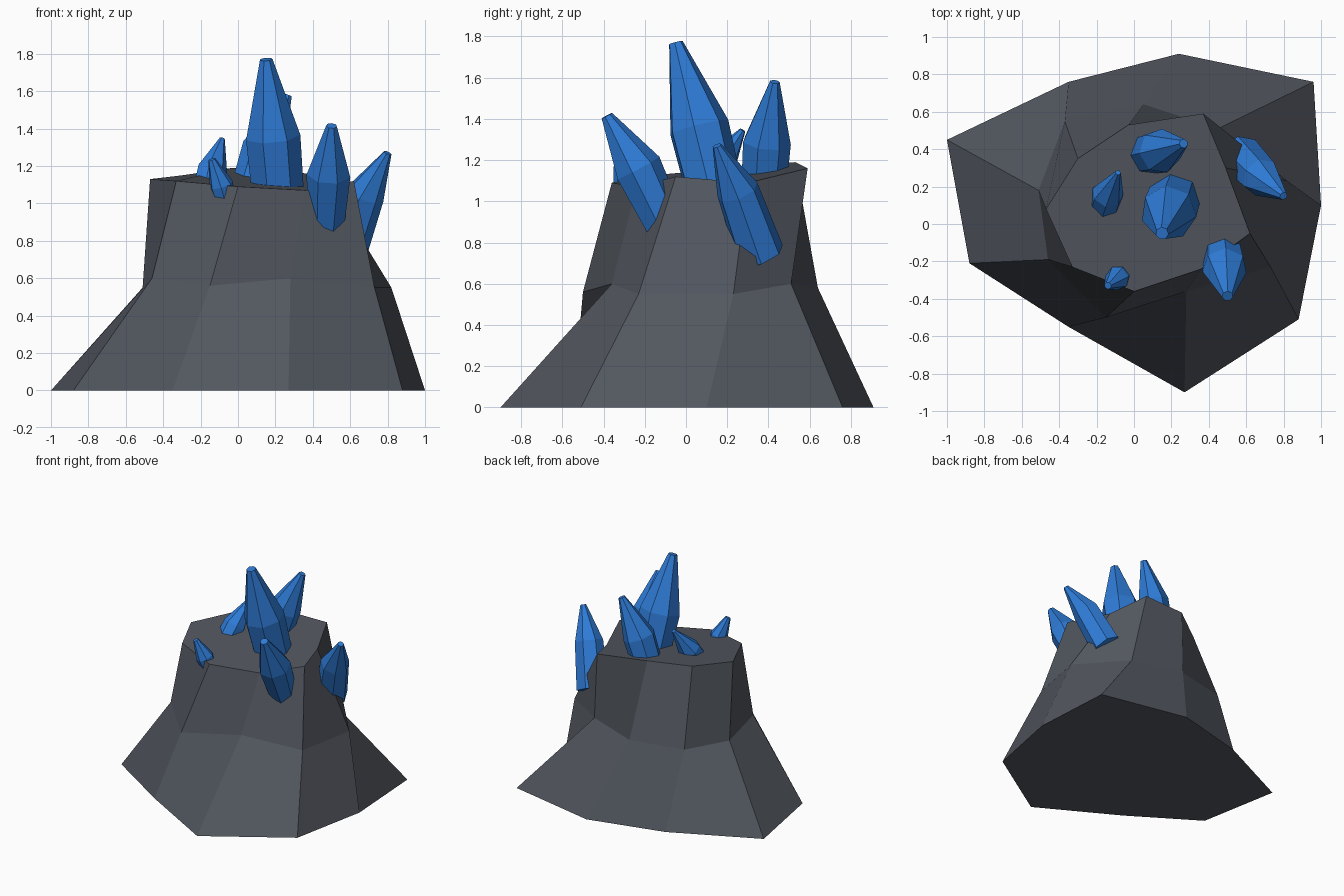
import bpy, bmesh, math
from mathutils import Vector

if "Cube" in bpy.data.objects:
    bpy.data.objects.remove(bpy.data.objects["Cube"])


def material(name, rgb):
    m = bpy.data.materials.new(name)
    m.diffuse_color = (*rgb, 1)
    m.use_nodes = True
    m.node_tree.nodes["Principled BSDF"].inputs["Base Color"].default_value = m.diffuse_color
    return m


STONE = material("dark stone", (0.085, 0.095, 0.115))
BLUE = material("crystal blue", (0.028, 0.2, 0.68))


def loft(name, rings, mat):
    """Skin a stack of equal-sized rings and cap both ends."""
    bm = bmesh.new()
    loops = [[bm.verts.new(p) for p in ring] for ring in rings]
    n = len(loops[0])
    for low, high in zip(loops, loops[1:]):
        for i in range(n):
            j = (i + 1) % n
            bm.faces.new((low[i], low[j], high[j], high[i]))
    bm.faces.new(loops[0][::-1])
    bm.faces.new(loops[-1])
    bmesh.ops.recalc_face_normals(bm, faces=bm.faces)
    mesh = bpy.data.meshes.new(name)
    bm.to_mesh(mesh)
    bm.free()
    mesh.materials.append(mat)
    obj = bpy.data.objects.new(name, mesh)
    bpy.context.collection.objects.link(obj)
    return obj


# Rock stump: flared foot, shoulder and uneven top
foot = [(-1, .45, 0), (-.88, -.21, 0), (-.35, -.55, 0), (.27, -.9, 0), (.88, -.51, 0),
        (1, .1, 0), (.96, .76, 0), (.24, .91, 0), (-.35, .76, 0)]
shoulder = [(-.51, .18, .55), (-.46, -.19, .6), (-.15, -.5, .56), (.28, -.36, .6),
            (.73, -.23, .55), (.82, .23, .55), (.45, .51, .6), (.05, .64, .58),
            (-.37, .55, .58)]
rim = [(-.47, .08, 1.13), (-.33, -.23, 1.12), (0, -.36, 1.09), (.36, -.24, 1.07),
       (.62, -.05, 1.12), (.49, .3, 1.09), (.37, .59, 1.16), (-.03, .53, 1.19),
       (-.3, .35, 1.15)]
loft("rock", [foot, shoulder, rim], STONE)


def crystal(name, base, belly, tip, r_base, r_belly, r_tip, turn=0.0, sides=7):
    """Faceted shard: buried base, wide belly, narrow blunt tip."""
    base, belly, tip = Vector(base), Vector(belly), Vector(tip)
    axis = (tip - base).normalized()
    u = axis.cross(Vector((0, 1, 0))).normalized()
    v = axis.cross(u)
    rings = []
    for centre, r in ((base, r_base), (belly, r_belly), (tip, r_tip)):
        rings.append([centre + r * (math.cos(a) * u + math.sin(a) * v)
                      for a in (turn + math.tau * i / sides for i in range(sides))])
    loft(name, rings, BLUE)


# Crystals growing from the top and the sides of the rock
crystal("large_crystal", (.22, .16, .95), (.185, .06, 1.36), (.15, -.05, 1.77),
        .14, .15, .035, .3)
crystal("front_crystal", (.47, -.10, .88), (.485, -.235, 1.16), (.5, -.385, 1.415),
        .10, .12, .03, .2)
crystal("right_crystal", (.57, .36, .74), (.68, .25, 1.05), (.80, .15, 1.27),
        .12, .105, .022, .5)
crystal("back_crystal", (.05, .37, 1.0), (.14, .39, 1.29), (.265, .43, 1.58),
        .11, .12, .025, .1)
crystal("left_crystal", (-.17, .07, 1.03), (-.14, .16, 1.17), (-.085, .275, 1.345),
        .085, .085, .015, .4)
crystal("small_crystal", (-.05, -.25, .96), (-.09, -.29, 1.10), (-.14, -.33, 1.235),
        .055, .065, .02, .6)
